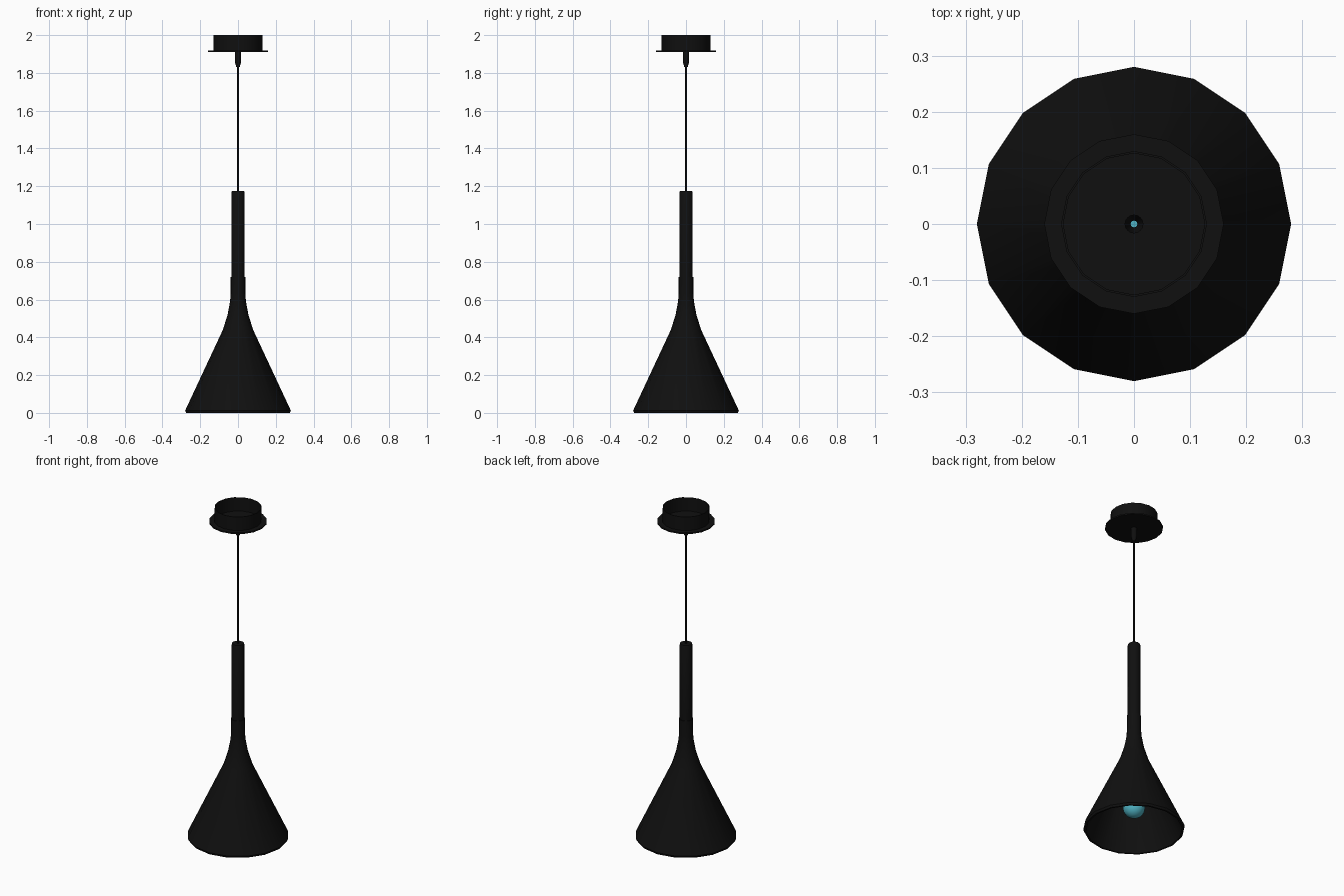
import bpy
import bmesh
import math

default = bpy.data.objects.get("Cube")
if default:
    bpy.data.objects.remove(default, do_unlink=True)

SIDES = 16


def material(name, rgb):
    mat = bpy.data.materials.new(name)
    mat.use_nodes = True
    mat.diffuse_color = (*rgb, 1)
    mat.node_tree.nodes["Principled BSDF"].inputs["Base Color"].default_value = (*rgb, 1)
    return mat


def lathe(name, profile, mat, closed=True, sides=SIDES):
    """Turn a (radius, height) profile about z; a closed profile makes a solid wall."""
    bm = bmesh.new()
    rings = []
    for r, z in profile:
        if r == 0:
            rings.append([bm.verts.new((0, 0, z))] * sides)
        else:
            angles = [math.tau * i / sides for i in range(sides)]
            rings.append([bm.verts.new((r * math.cos(a), r * math.sin(a), z)) for a in angles])
    following = rings[1:] + (rings[:1] if closed else [])
    for low, high in zip(rings, following):
        for i in range(sides):
            j = (i + 1) % sides
            corners = list(dict.fromkeys((low[i], low[j], high[j], high[i])))
            bm.faces.new(corners)
    mesh = bpy.data.meshes.new(name)
    bm.to_mesh(mesh)
    bm.free()
    obj = bpy.data.objects.new(name, mesh)
    bpy.context.collection.objects.link(obj)
    mesh.materials.append(mat)
    bpy.ops.object.select_all(action="DESELECT")
    obj.select_set(True)
    bpy.context.view_layer.objects.active = obj
    bpy.ops.object.shade_smooth_by_angle(angle=math.radians(30))
    return obj


black = material("matte black", (0.005, 0.005, 0.005))
teal = material("teal glass", (0.08, 0.45, 0.55))

# Flared shade with its tall neck: inner wall down, rim, outer wall up
lathe("shade", [
    (0.006, 1.165), (0.03, 1.165), (0.03, 0.62), (0.045, 0.52), (0.07, 0.44),
    (0.262, 0.012), (0.265, 0.0),
    (0.275, 0.0), (0.28, 0.012), (0.08, 0.44), (0.055, 0.52), (0.042, 0.59),
    (0.039, 0.63), (0.039, 0.72), (0.035, 0.72), (0.035, 1.168),
    (0.032, 1.175), (0.006, 1.175),
], black)

# Hollow hanging cord
lathe("cord", [(0.006, 1.165), (0.006, 1.85)], black, closed=False, sides=8)

# Open ceiling cup with a flat rim and a tapered cord grip
lathe("canopy", [
    (0.006, 1.83), (0.009, 1.83), (0.017, 1.86), (0.017, 1.91), (0.16, 1.91),
    (0.16, 1.918), (0.13, 1.918), (0.13, 2.0), (0.126, 2.0), (0.126, 1.918),
    (0.016, 1.918), (0.016, 1.862),
], black)

# Lamp holder sleeve inside the shade
lathe("lamp_holder", [
    (0.026, 0.27), (0.032, 0.27), (0.032, 0.6), (0.026, 0.6),
], black)

# Round bulb with a short neck
BULB_R, BULB_Z = 0.062, 0.14
globe = [(BULB_R * math.sin(t), BULB_Z - BULB_R * math.cos(t))
         for t in (math.pi * k / 8 for k in range(1, 7))]
lathe("bulb", [(0, BULB_Z - BULB_R)] + globe + [(0.025, 0.22), (0.025, 0.3), (0, 0.3)],
      teal, closed=False)
